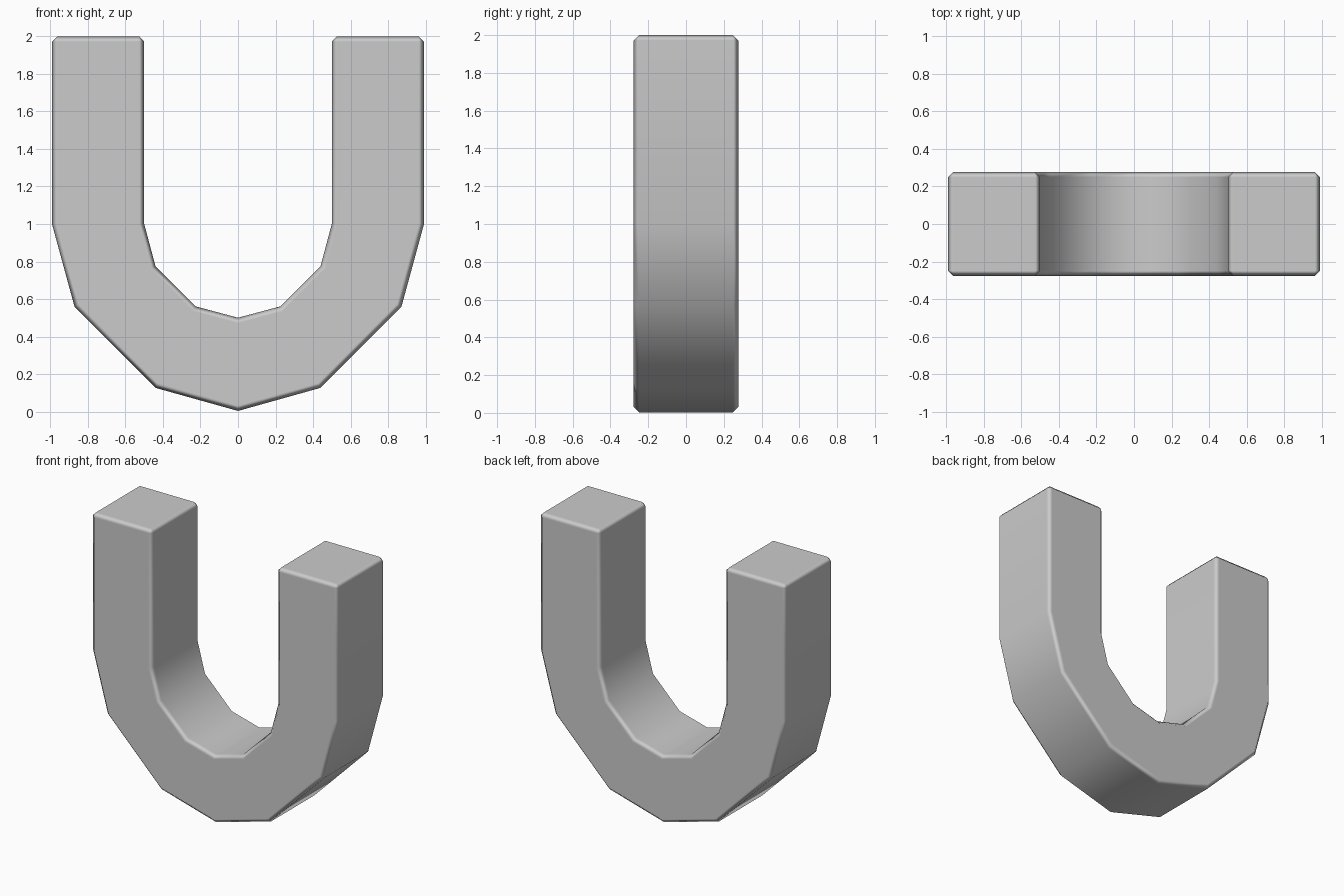
import bpy, bmesh

if "Cube" in bpy.data.objects:
    bpy.data.objects.remove(bpy.data.objects["Cube"])

HALF_DEPTH = 0.277

# Right half of the U, from leg top to bottom centre: (outer point, inner point)
half = [
    ((0.992, 2.0), (0.5, 2.0)),
    ((0.992, 1.0), (0.5, 1.0)),
    ((0.872, 0.56), (0.44, 0.775)),
    ((0.44, 0.126), (0.224, 0.56)),
    ((0.0, 0.003), (0.0, 0.5)),
]
mirrored = [((-o[0], o[1]), (-i[0], i[1])) for o, i in reversed(half[:-1])]
sections = half + mirrored

# Sweep a rectangular cross-section through the stations
bm = bmesh.new()
rings = []
for (ox, oz), (ix, iz) in sections:
    corners = [(ox, -HALF_DEPTH, oz), (ox, HALF_DEPTH, oz),
               (ix, HALF_DEPTH, iz), (ix, -HALF_DEPTH, iz)]
    rings.append([bm.verts.new(c) for c in corners])
for a, b in zip(rings, rings[1:]):
    for k in range(4):
        n = (k + 1) % 4
        bm.faces.new((a[k], a[n], b[n], b[k]))
bm.faces.new(rings[0])
bm.faces.new(rings[-1][::-1])
bmesh.ops.recalc_face_normals(bm, faces=bm.faces)
for f in bm.faces:
    f.smooth = True

mesh = bpy.data.meshes.new("u_shaped_bar")
bm.to_mesh(mesh)
bm.free()
bar = bpy.data.objects.new("u_shaped_bar", mesh)
bpy.context.collection.objects.link(bar)

# Chamfer the right-angled edges only, keeping the facets of the bend
bevel = bar.modifiers.new("edge_chamfer", 'BEVEL')
bevel.width = 0.028
bevel.segments = 1
bevel.limit_method = 'ANGLE'
bevel.angle_limit = 0.9
bevel.harden_normals = True
